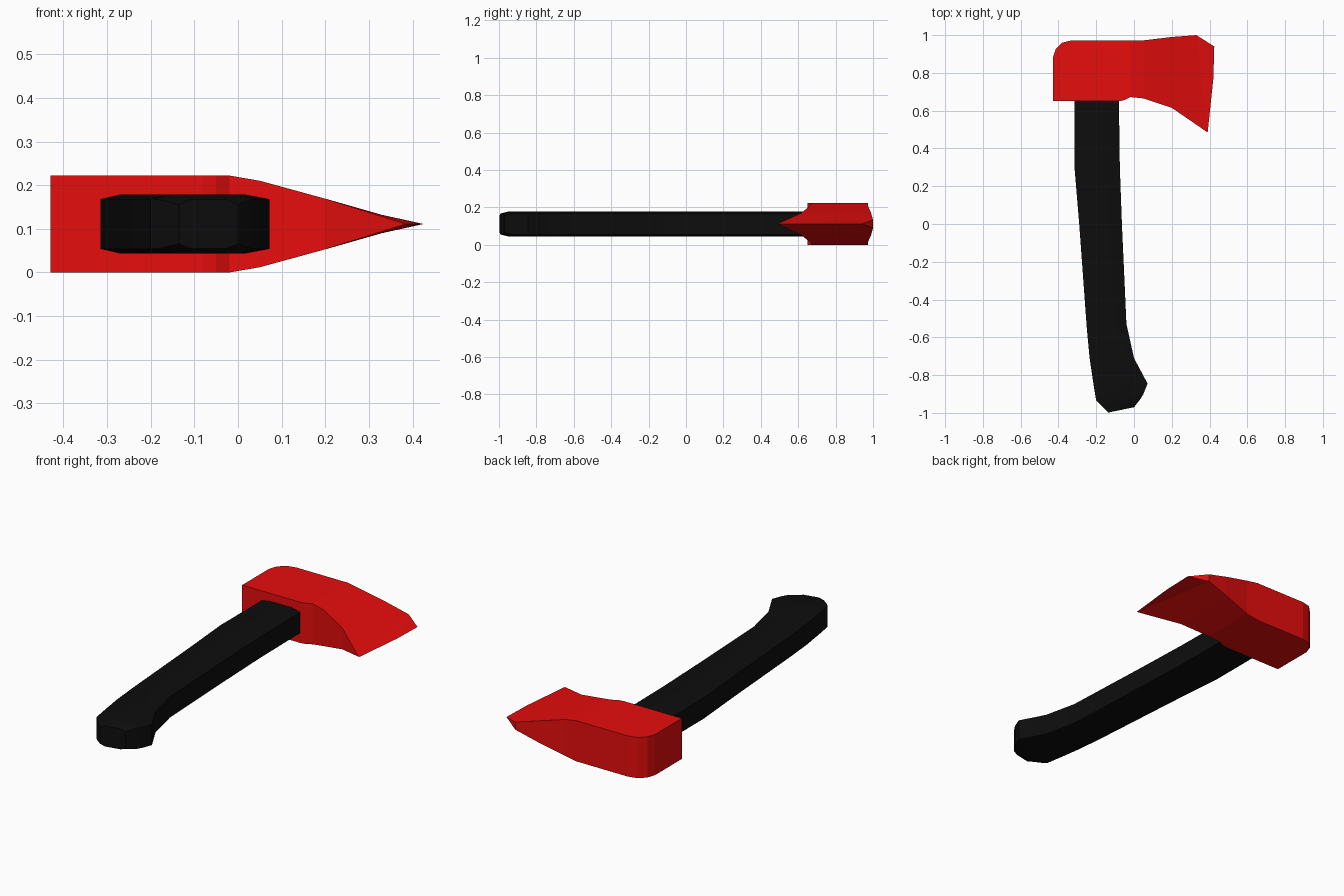
import bpy, bmesh

if "Cube" in bpy.data.objects:
    bpy.data.objects.remove(bpy.data.objects["Cube"])

MID = 0.111  # height of the symmetry plane


def material(name, rgb):
    m = bpy.data.materials.new(name)
    m.diffuse_color = (*rgb, 1)
    m.use_nodes = True
    m.node_tree.nodes["Principled BSDF"].inputs["Base Color"].default_value = m.diffuse_color
    return m


def loft(name, rings, mat):
    """Skin a list of equal-length closed rings and cap both ends."""
    bm = bmesh.new()
    loops = [[bm.verts.new(p) for p in ring] for ring in rings]
    for a, b in zip(loops, loops[1:]):
        for i in range(len(a)):
            j = (i + 1) % len(a)
            bm.faces.new((a[i], a[j], b[j], b[i]))
    bm.faces.new(loops[0])
    bm.faces.new(loops[-1])
    bmesh.ops.remove_doubles(bm, verts=bm.verts, dist=0.0005)
    bmesh.ops.dissolve_degenerate(bm, edges=bm.edges, dist=0.0005)
    bmesh.ops.recalc_face_normals(bm, faces=bm.faces)
    mesh = bpy.data.meshes.new(name)
    bm.to_mesh(mesh)
    bm.free()
    mesh.materials.append(mat)
    obj = bpy.data.objects.new(name, mesh)
    bpy.context.collection.objects.link(obj)
    return obj


# Axe head: stations of (x, lower y, upper y, half thickness), poll to blade
stations = [
    (-0.43, 0.65, 0.88, 0.111), (-0.415, 0.65, 0.925, 0.111),
    (-0.38, 0.65, 0.96, 0.111), (-0.33, 0.65, 0.972, 0.111),
    (-0.08, 0.65, 0.972, 0.111), (-0.05, 0.656, 0.972, 0.111),
    (-0.02, 0.672, 0.972, 0.111), (0.05, 0.665, 0.972, 0.099),
    (0.2, 0.615, 0.99, 0.058),
]
head = [[(x, lo, MID - h), (x, hi, MID - h), (x, hi, MID + h), (x, lo, MID + h)]
        for x, lo, hi, h in stations]
# Blade: thin upper shoulder, then the sharp cutting edge
head.append([(0.385, 0.488, MID), (0.33, 1.0, MID - 0.021),
             (0.33, 1.0, MID + 0.021), (0.385, 0.488, MID)])
head.append([(0.39, 0.485, MID), (0.425, 0.94, MID),
             (0.425, 0.94, MID), (0.39, 0.485, MID)])
axe_head = loft("axe_head", head, material("red_paint", (0.8, 0.004, 0.004)))

# Slight bow in the cutting edge
bm = bmesh.new()
bm.from_mesh(axe_head.data)
edge = [e for e in bm.edges if all(v.co.x > 0.388 for v in e.verts)]
cut = bmesh.ops.subdivide_edges(bm, edges=edge, cuts=1)
for v in cut["geom_inner"]:
    if isinstance(v, bmesh.types.BMVert):
        v.co = (0.42, 0.77, MID)
bmesh.ops.triangulate(bm, faces=[f for f in bm.faces if len(f.verts) > 4])
bm.to_mesh(axe_head.data)
bm.free()

# Handle: paired outline points (left x, left y, right x, right y, half height)
pairs = [
    (-0.315, 0.66, -0.08, 0.66, 0.068), (-0.315, 0.3, -0.075, 0.3, 0.068),
    (-0.29, 0.0, -0.064, 0.0, 0.068), (-0.25, -0.55, -0.04, -0.53, 0.068),
    (-0.235, -0.71, 0.0, -0.71, 0.068), (-0.215, -0.845, 0.072, -0.845, 0.068),
    (-0.2, -0.935, 0.05, -0.9, 0.068), (-0.185, -0.95, 0.035, -0.925, 0.068),
    (-0.135, -0.998, 0.0, -0.97, 0.056),
]
handle = []
for lx, ly, rx, ry, h in pairs:
    def at(t, z):
        return (lx + (rx - lx) * t, ly + (ry - ly) * t, MID + z)
    s = h - 0.011
    handle.append([at(0, -s), at(0, s), at(0.2, h), at(0.8, h),
                   at(1, s), at(1, -s), at(0.8, -h), at(0.2, -h)])
grip = loft("handle", handle, material("black_rubber", (0.004, 0.004, 0.004)))

# Smooth the handle while keeping its hard edges
bpy.context.view_layer.objects.active = grip
grip.select_set(True)
bpy.ops.object.shade_smooth_by_angle(angle=0.5)
